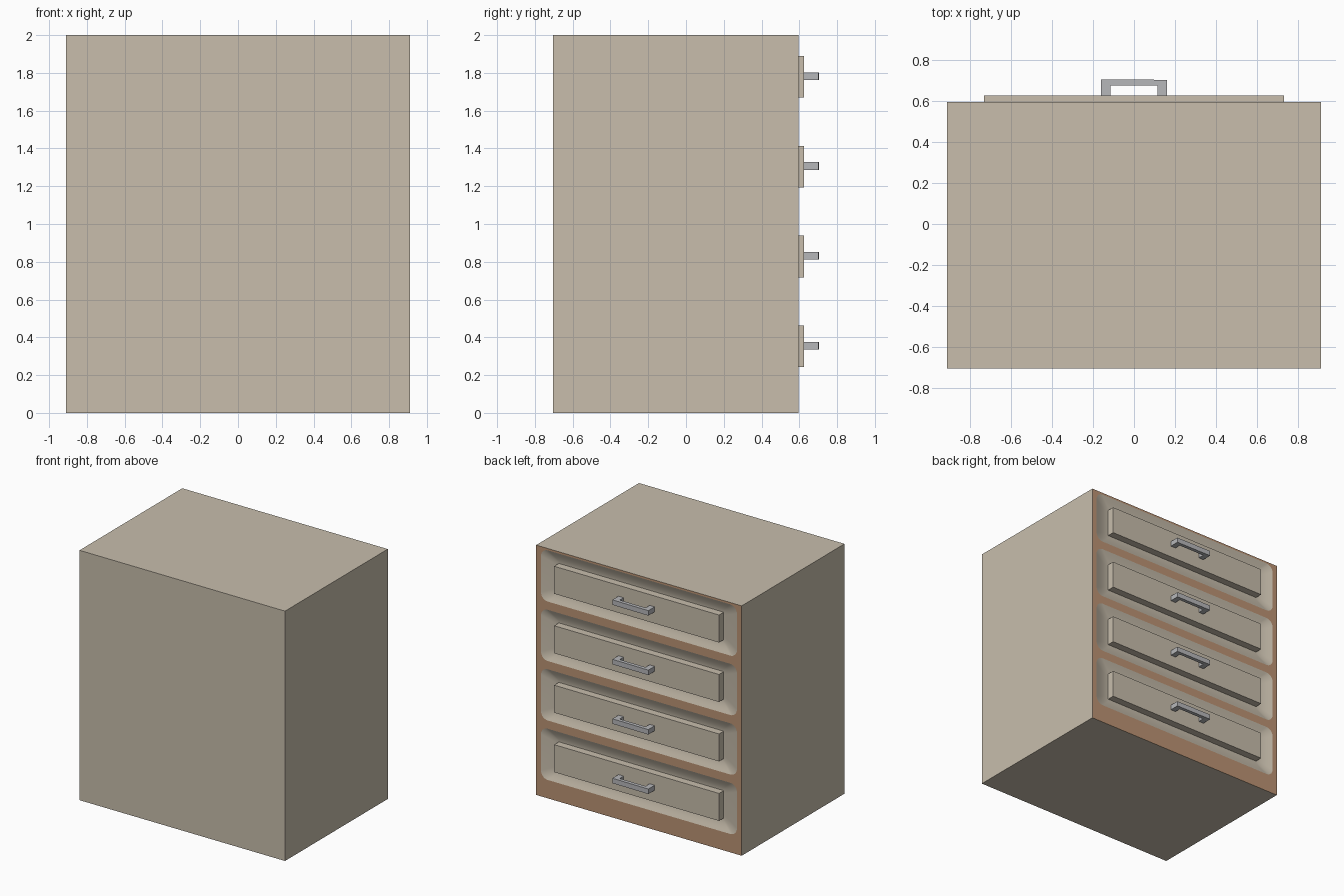
import bpy, bmesh, math
from mathutils import Vector

if "Cube" in bpy.data.objects:
    bpy.data.objects.remove(bpy.data.objects["Cube"])

FRONT = 0.595                      # plane of the drawer side
CENTRES = [0.352 + 0.476 * i for i in range(4)]


def material(name, rgb):
    m = bpy.data.materials.new(name)
    m.diffuse_color = (*rgb, 1)
    m.use_nodes = True
    m.node_tree.nodes["Principled BSDF"].inputs["Base Color"].default_value = m.diffuse_color
    return m


tan = material("tan_paint", (0.578, 0.515, 0.415))
brown = material("brown_wood", (0.50, 0.295, 0.175))
grey = material("grey_metal", (0.47, 0.475, 0.49))


def finish(bm, name, mat):
    me = bpy.data.meshes.new(name)
    bm.to_mesh(me)
    bm.free()
    me.materials.append(mat)
    ob = bpy.data.objects.new(name, me)
    bpy.context.collection.objects.link(ob)
    return ob


def box(name, lo, hi, mat, open_front=False):
    bm = bmesh.new()
    bmesh.ops.create_cube(bm, size=1)
    for v in bm.verts:
        v.co = Vector(lo[i] + (v.co[i] + 0.5) * (hi[i] - lo[i]) for i in range(3))
    if open_front:
        bm.normal_update()
        bmesh.ops.delete(bm, geom=[f for f in bm.faces if f.normal.y > 0.9], context='FACES')
    return finish(bm, name, mat)


def rounded_rect(bm, hw, hh, r, y, zc, n=8):
    ring = []
    for k, (sx, sz) in enumerate([(1, 1), (-1, 1), (-1, -1), (1, -1)]):
        for i in range(n + 1):
            a = (k + i / n) * math.pi / 2
            ring.append(bm.verts.new((sx * (hw - r) + r * math.cos(a), y,
                                      zc + sz * (hh - r) + r * math.sin(a))))
    return ring


def loop_edges(bm, ring):
    return [bm.edges.new((ring[i], ring[(i + 1) % len(ring)])) for i in range(len(ring))]


# cabinet body, open on the drawer side
box("cabinet_body", (-0.91, -0.705, 0), (0.91, FRONT, 2), tan, open_front=True)

# brown face frame with rounded openings
bm = bmesh.new()
outer = [bm.verts.new((x, FRONT, z)) for x, z in [(-0.91, 0), (0.91, 0), (0.91, 2), (-0.91, 2)]]
edges = loop_edges(bm, outer)
for zc in CENTRES:
    edges += loop_edges(bm, rounded_rect(bm, 0.868, 0.205, 0.06, FRONT, zc))
bmesh.ops.triangle_fill(bm, edges=edges, use_beauty=True, use_dissolve=False)
bm.normal_update()
for f in bm.faces:
    if f.normal.y < 0:
        f.normal_flip()
finish(bm, "face_frame", brown)

for n, zc in enumerate(CENTRES, 1):
    # dished drawer front
    bm = bmesh.new()
    rings = []
    steps = 6
    for i in range(steps + 1):
        t = i / steps
        y = FRONT - 0.03 * math.sin(t * math.pi / 2)
        rings.append(rounded_rect(bm, 0.868 - 0.148 * t, 0.205 - 0.105 * t,
                                  0.06 - 0.04 * t, y, zc))
    for a, b in zip(rings, rings[1:]):
        for i in range(len(a)):
            j = (i + 1) % len(a)
            bm.faces.new((a[i], b[i], b[j], a[j]))
    bm.faces.new(rings[-1])
    bm.normal_update()
    for f in bm.faces:
        f.smooth = True
        if f.normal.y < 0:
            f.normal_flip()
    finish(bm, f"drawer_dish_{n}", tan)

    # raised drawer panel
    box(f"drawer_panel_{n}", (-0.73, FRONT - 0.035, zc - 0.11),
        (0.73, FRONT + 0.03, zc + 0.11), tan)

    # bracket handle: C profile extruded upwards
    bm = bmesh.new()
    profile = [(-0.16, 0.62), (-0.16, 0.705), (0.16, 0.702), (0.16, 0.62),
               (0.115, 0.62), (0.115, 0.675), (-0.115, 0.675), (-0.115, 0.62)]
    face = bm.faces.new([bm.verts.new((x, y, zc - 0.017)) for x, y in profile])
    new = bmesh.ops.extrude_face_region(bm, geom=[face])["geom"]
    bmesh.ops.translate(bm, vec=(0, 0, 0.04),
                        verts=[g for g in new if isinstance(g, bmesh.types.BMVert)])
    bmesh.ops.recalc_face_normals(bm, faces=bm.faces)
    finish(bm, f"drawer_handle_{n}", grey)
